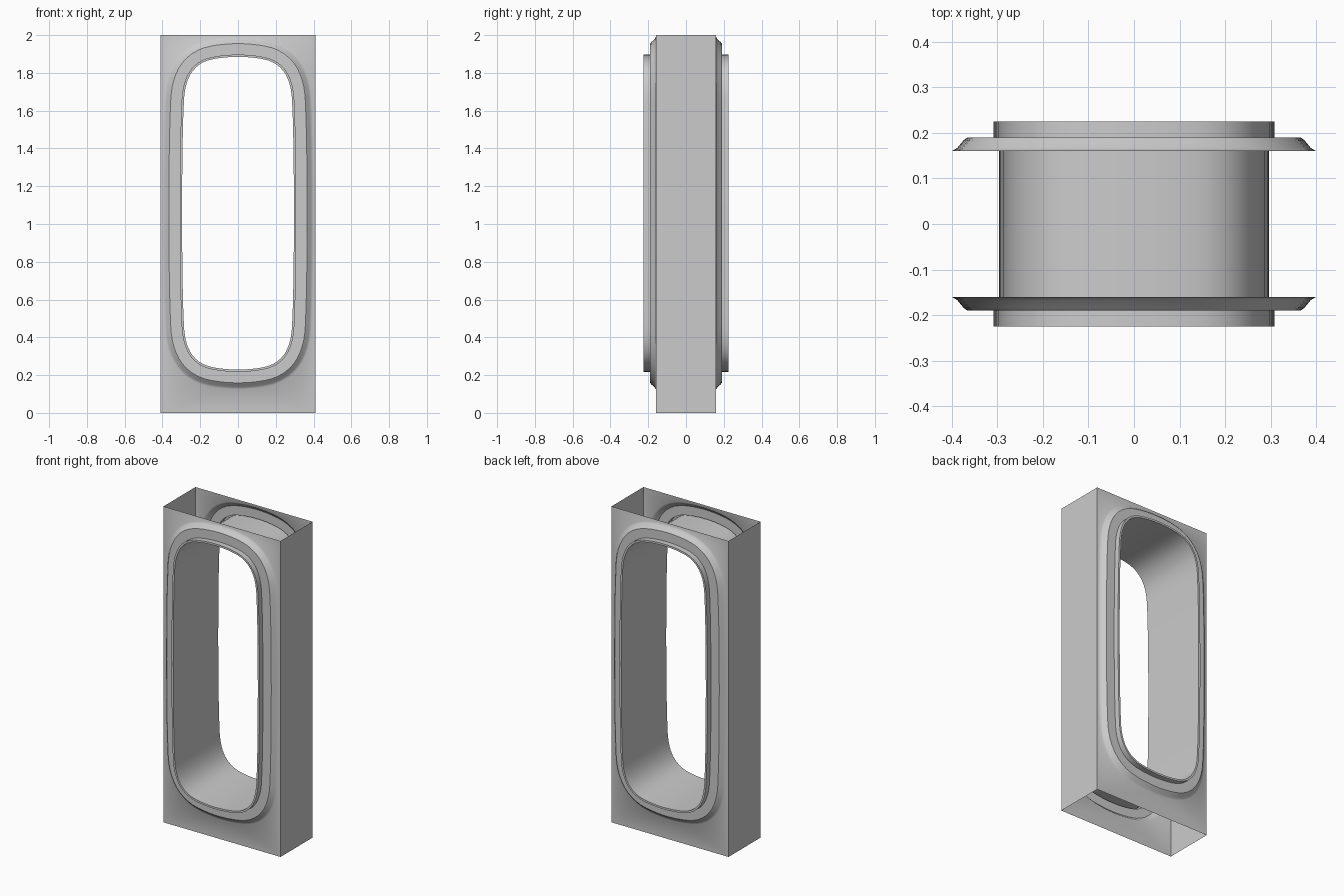
import bpy, bmesh, math
from mathutils import Vector
from mathutils.geometry import interpolate_bezier

if "Cube" in bpy.data.objects:
    bpy.data.objects.remove(bpy.data.objects["Cube"])

CZ = 1.057            # height of the opening's centre
HX, HY = 0.41, 0.16   # half width and half depth of the wall


def outline():
    """Bulged rounded opening as a closed list of (x, z), built from one quarter."""
    segs = [((.296, 0), (.296, .2), (.294, .45), (.286, .6), 6),
            ((.286, .6), (.280, .715), (.238, .797), (.13, .816), 12),
            ((.13, .816), (.09, .824), (.04, .828), (0, .828), 5)]
    q = []
    for a, b, c, d, n in segs:
        pts = interpolate_bezier(*[Vector((p[0], p[1], 0)) for p in (a, b, c, d)], n)
        q += [(p.x, p.y) for p in pts[:-1]]
    q.append((0, .828))
    half = q + [(-x, z) for x, z in q[-2::-1]]
    return half + [(x, -z) for x, z in half[-2:0:-1]]


BASE = outline()


def offset(d):
    """Outline pushed outward by d along its normals."""
    out, n = [], len(BASE)
    for i, (x, z) in enumerate(BASE):
        (ax, az), (bx, bz) = BASE[i - 1], BASE[(i + 1) % n]
        t = Vector((bx - ax, bz - az)).normalized()
        out.append((x + t.y * d, z - t.x * d))
    return out


def loop(bm, d, y):
    return [bm.verts.new((x, y, CZ + z)) for x, z in offset(d)]


def bridge(bm, a, b):
    n = len(a)
    for i in range(n):
        j = (i + 1) % n
        bm.faces.new((a[i], a[j], b[j], b[i]))


def sweep(bm, profile):
    """Skin loops given as (offset, y); returns the loops."""
    loops = [loop(bm, d, y) for d, y in profile]
    for a, b in zip(loops, loops[1:]):
        bridge(bm, a, b)
    return loops


def finish(bm, name):
    me = bpy.data.meshes.new(name)
    bm.to_mesh(me)
    bm.free()
    ob = bpy.data.objects.new(name, me)
    bpy.context.collection.objects.link(ob)
    bpy.ops.object.select_all(action='DESELECT')
    ob.select_set(True)
    bpy.context.view_layer.objects.active = ob
    bpy.ops.object.shade_smooth_by_angle(angle=math.radians(35))
    return ob


# Wall panels, front and back, each with a raised sloped surround
for s, name in ((-1, "front_panel"), (1, "back_panel")):
    bm = bmesh.new()
    rings = sweep(bm, [(.104, s * HY), (.092, s * .167), (.078, s * .184),
                       (.070, s * .19), (.012, s * .19)])
    o = rings[0]
    edges = [bm.edges.get((o[i - 1], o[i])) for i in range(len(o))]
    c = [bm.verts.new((x, s * HY, z)) for x, z in
         ((-HX, 0), (HX, 0), (HX, 2), (-HX, 2))]
    edges += [bm.edges.new((c[i - 1], c[i])) for i in range(4)]
    bmesh.ops.triangle_fill(bm, edges=edges, use_beauty=True)
    bmesh.ops.recalc_face_normals(bm, faces=bm.faces)
    bm.normal_update()
    if sum(f.normal.y * f.calc_area() for f in bm.faces) * s < 0:
        bmesh.ops.reverse_faces(bm, faces=bm.faces)
    finish(bm, name)

# Plain side walls (the wall is open at top and bottom)
for s, name in ((-1, "left_wall"), (1, "right_wall")):
    bm = bmesh.new()
    v = [bm.verts.new((s * HX, s * y, z)) for y, z in
         ((-HY, 0), (HY, 0), (HY, 2), (-HY, 2))]
    bm.faces.new(v)
    finish(bm, name)

# Window lining: tunnel through the wall with a projecting lip at each end
bm = bmesh.new()
sweep(bm, [(.012, -.19), (.012, -.225), (0, -.225), (0, .225), (.012, .225), (.012, .19)])
bmesh.ops.recalc_face_normals(bm, faces=bm.faces)
bm.normal_update()
if sum(f.normal.y * f.calc_center_median().y for f in bm.faces) < 0:
    bmesh.ops.reverse_faces(bm, faces=bm.faces)
finish(bm, "window_lining")
